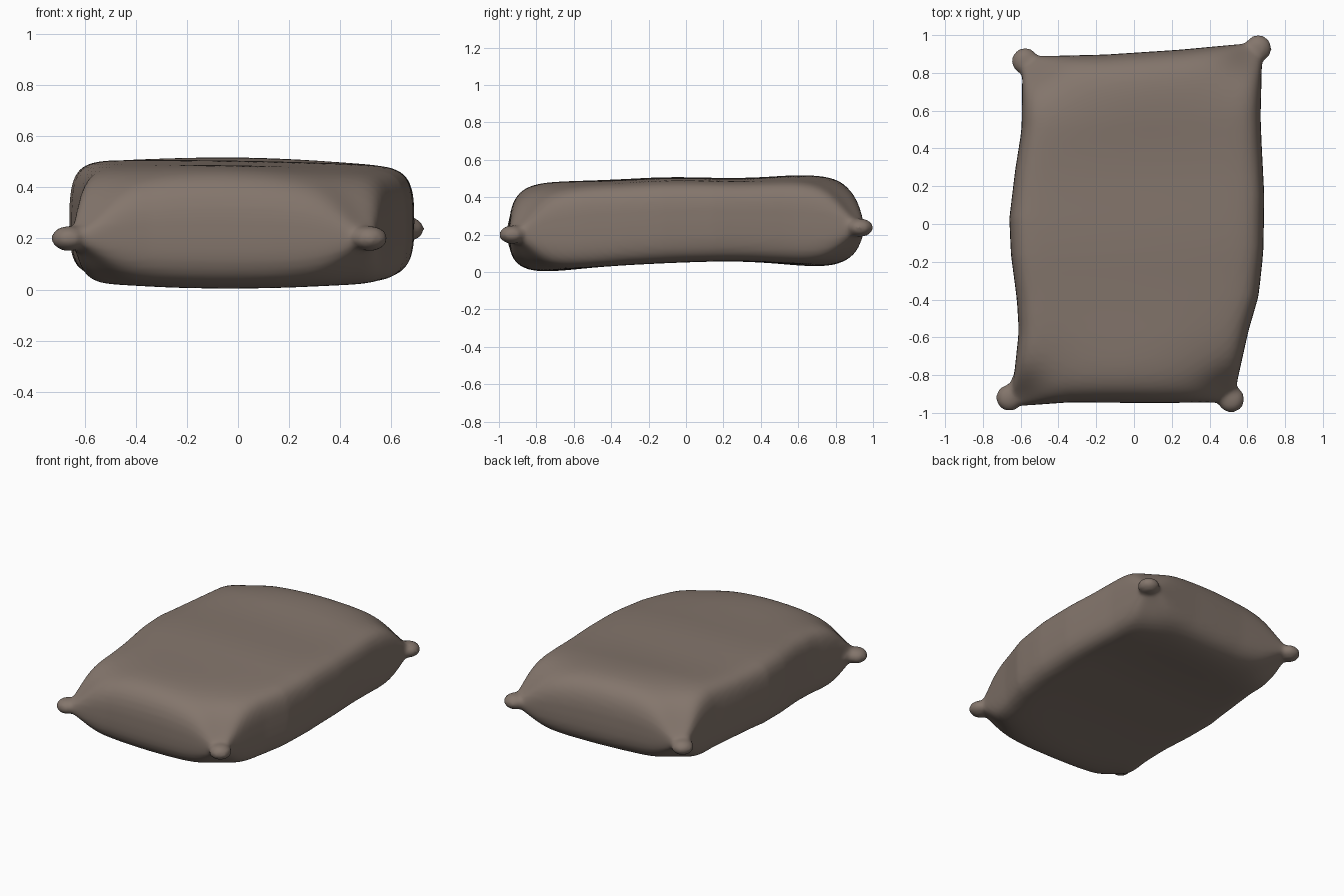
import bpy, bmesh, math
from mathutils import Matrix, Vector

if "Cube" in bpy.data.objects:
    bpy.data.objects.remove(bpy.data.objects["Cube"])

mat = bpy.data.materials.new("brown_cloth")
mat.diffuse_color = (0.23, 0.18, 0.15, 1)
mat.use_nodes = True
mat.node_tree.nodes["Principled BSDF"].inputs["Base Color"].default_value = mat.diffuse_color


def interp(pts, t):
    """Piecewise linear lookup, clamped at the ends."""
    if t <= pts[0][0]:
        return pts[0][1]
    for (a, p), (b, q) in zip(pts, pts[1:]):
        if t <= b:
            return p + (q - p) * (t - a) / (b - a)
    return pts[-1][1]


def soft_interp(pts, t, w=.2):
    return sum(interp(pts, t + w * k / 3) for k in range(-3, 4)) / 7


# Seam outline: side x by y, end y by x
LEFT = [(-.95, -.66), (-.8, -.635), (-.57, -.61), (-.4, -.62), (-.16, -.652),
        (.03, -.66), (.28, -.63), (.5, -.595), (.9, -.59)]
RIGHT = [(-.95, .54), (-.84, .545), (-.57, .605), (-.38, .66), (-.15, .685),
         (.15, .69), (.4, .677), (.56, .67), (.95, .68)]
FRONT = [(-.6, -.965), (-.31, -.945), (.2, -.948), (.5, -.945)]
BACK = [(-.5, .89), (-.2, .897), (.2, .923), (.6, .96)]
# Heights of the top and bottom panels along the length
TOP = [(-1, .475), (-.8, .485), (-.5, .485), (0, .51), (.3, .492), (.8, .528), (1, .51)]
BOTTOM = [(-.85, -.012), (-.5, .028), (0, .053), (.4, .06), (.8, .02)]


def surface(u, v, side):
    s, t = (u + 1) / 2, (v + 1) / 2
    x0 = .64 * u
    y = interp(FRONT, x0) * (1 - t) + interp(BACK, x0) * t
    x = interp(LEFT, y) * (1 - s) + interp(RIGHT, y) * s
    # stuffed roundness, pinched towards the tied corners
    fu = max(0, 1 - abs(u) ** 15) ** .31
    fv = max(0, 1 - abs(v) ** 12) ** .37
    d2 = ((1 - abs(u)) * .58) ** 2 + ((1 - abs(v)) * .95) ** 2
    wide = .25 if side > 0 else .17
    fill = fu * fv * (1 - .6 * math.exp(-d2 / .02) - wide * math.exp(-d2 / .08))
    seam = .2 + .0175 * (v + 1) + .045 * (1 - v * v)
    if side > 0:   # top leans down slightly to the right
        panel = soft_interp(TOP, v) - .012 * u - .012 * u * u
    else:
        panel = soft_interp(BOTTOM, v)
    return Vector((x, y, seam + (panel - seam) * fill))


# Cushion body: top and bottom panels joined at the seam
N = 44
par = [math.sin(math.pi / 2 * (2 * i / N - 1)) for i in range(N + 1)]
bm = bmesh.new()
for side in (1, -1):
    g = [[bm.verts.new(surface(u, v, side)) for v in par] for u in par]
    for i in range(N):
        for j in range(N):
            q = (g[i][j], g[i + 1][j], g[i + 1][j + 1], g[i][j + 1])
            bm.faces.new(q if side > 0 else q[::-1])
bmesh.ops.remove_doubles(bm, verts=bm.verts, dist=1e-5)

# Tied corner knobs, each with a neck tapering into the body
KNOBS = [(-.66, -.92, .2), (.514, -.928, .2), (-.577, .862, .225), (.657, .93, .237)]
for pos in KNOBS:
    c = Vector(pos)
    bmesh.ops.create_uvsphere(bm, u_segments=12, v_segments=8, radius=1,
                              matrix=Matrix.Translation(c) @ Matrix.Diagonal((.073, .073, .05, 1)))
    inward = Vector((-math.copysign(.8, c.x), -math.copysign(1, c.y), .1)).normalized()
    rot = inward.to_track_quat('Z', 'Y').to_matrix().to_4x4()
    bmesh.ops.create_cone(bm, cap_ends=True, segments=12, radius1=.035, radius2=.07, depth=.16,
                          matrix=Matrix.Translation(c + inward * .08) @ rot)

me = bpy.data.meshes.new("cushion")
bm.to_mesh(me)
bm.free()
me.materials.append(mat)
cushion = bpy.data.objects.new("cushion", me)
bpy.context.collection.objects.link(cushion)

# Fuse the knobs and body into one soft skin
rem = cushion.modifiers.new("fuse", 'REMESH')
rem.mode = 'VOXEL'
rem.voxel_size = .014
rem.use_smooth_shade = True
soft = cushion.modifiers.new("soften", 'SMOOTH')
soft.factor = .5
soft.iterations = 6
